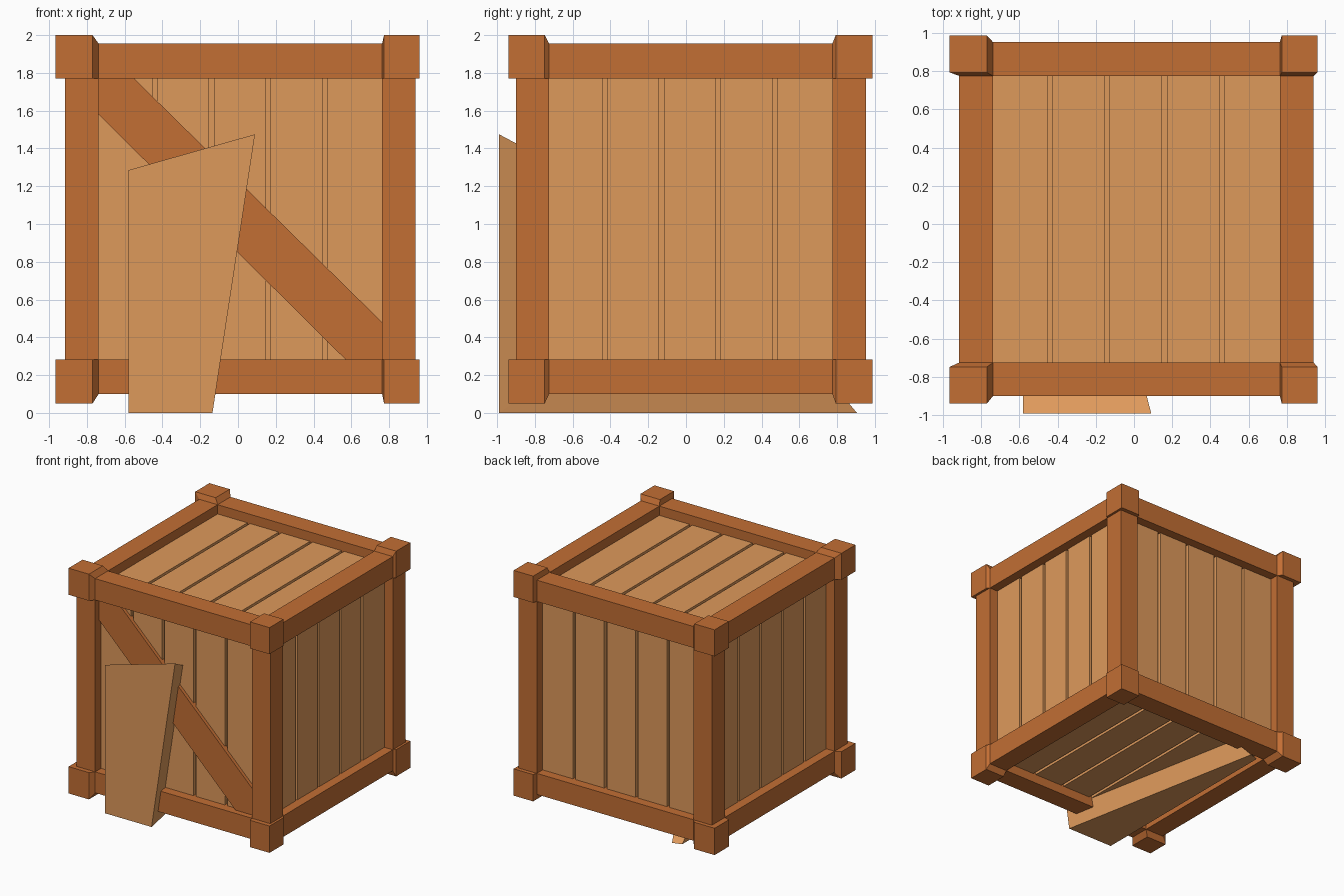
import bpy, bmesh
from itertools import product

if "Cube" in bpy.data.objects:
    bpy.data.objects.remove(bpy.data.objects["Cube"])


def material(name, color):
    m = bpy.data.materials.new(name)
    m.diffuse_color = (*color, 1)
    m.use_nodes = True
    m.node_tree.nodes["Principled BSDF"].inputs["Base Color"].default_value = m.diffuse_color
    return m


FRAME = material("dark_wood", (0.54, 0.156, 0.034))
PLANK = material("light_wood", (0.73, 0.32, 0.105))


def finish(bm, name, mat):
    bmesh.ops.recalc_face_normals(bm, faces=bm.faces)
    me = bpy.data.meshes.new(name)
    bm.to_mesh(me)
    bm.free()
    me.materials.append(mat)
    ob = bpy.data.objects.new(name, me)
    bpy.context.collection.objects.link(ob)
    return ob


def hull(name, points, mat):
    bm = bmesh.new()
    for p in points:
        bm.verts.new(p)
    res = bmesh.ops.convex_hull(bm, input=bm.verts)
    junk = {g for g in res["geom_interior"] + res["geom_unused"] if isinstance(g, bmesh.types.BMVert)}
    bmesh.ops.delete(bm, geom=list(junk), context='VERTS')
    bmesh.ops.dissolve_limit(bm, angle_limit=0.005, verts=bm.verts, edges=bm.edges)
    return finish(bm, name, mat)


def box(name, xr, yr, zr, mat):
    return hull(name, list(product(xr, yr, zr)), mat)


# Frame sides per axis: (cap outer, cap inner, beam outer, beam inner)
X = [(-0.965, -0.77, -0.915, -0.738), (0.96, 0.773, 0.94, 0.763)]
Y = [(-0.94, -0.748, -0.90, -0.725), (0.987, 0.793, 0.952, 0.775)]
Z = [(0.05, 0.282, 0.10, 0.282), (2.0, 1.77, 1.955, 1.77)]
x_in, y_in, z_in = [tuple(s[3] for s in a) for a in (X, Y, Z)]

# Beams and posts along each axis
for a, b in product((0, 1), repeat=2):
    box("beam_x", x_in, Y[a][2:], Z[b][2:], FRAME)
    box("beam_y", X[a][2:], y_in, Z[b][2:], FRAME)
    box("corner_post", X[a][2:], Y[b][2:], z_in, FRAME)

# Corner caps: blocks tapering down onto the beams
for x, y, z in product(X, Y, Z):
    pts = list(product(x[:2], y[:2], z[:2]))
    pts += product(x[3:], y[2:], z[2:])
    pts += product(x[2:], y[3:], z[2:])
    hull("corner_cap", pts, FRAME)

# Inner core seen at the bottom of the plank grooves
REC, T = 0.08, 0.03
px = (X[0][2] + REC, X[1][2] - REC)
py = (Y[0][2] + REC, Y[1][2] - REC)
pz = (Z[0][2] + REC, Z[1][2] - REC)
core = [(r[0] + T, r[1] - T) for r in (px, py, pz)]
box("core", *core, PLANK)


# Planks: five on each side with narrow gaps
def strips(first, grooves, last, half=0.0125):
    e = [first] + [g + s * half for g in grooves for s in (-1, 1)] + [last]
    return list(zip(e[::2], e[1::2]))


for xs in strips(x_in[0], [-0.44, -0.14, 0.16, 0.46], x_in[1]):
    for s, d in ((0, 1), (1, -1)):
        box("wall_plank", xs, (py[s], py[s] + d * T * 1.2), z_in, PLANK)
        box("lid_plank" if s else "floor_plank", xs, y_in, (pz[s], pz[s] + d * T * 1.2), PLANK)
for ys in strips(y_in[0], [-0.43, -0.13, 0.17, 0.47], y_in[1]):
    for s, d in ((0, 1), (1, -1)):
        box("side_plank", (px[s], px[s] + d * T * 1.2), ys, z_in, PLANK)

# Diagonal brace across the front
brace = [(x_in[0], z_in[1]), (-0.55, z_in[1]), (x_in[1], 0.48),
         (x_in[1], z_in[0]), (0.57, z_in[0]), (x_in[0], 1.58)]
hull("front_brace", [(x, y, z) for x, z in brace for y in (-0.85, -0.80)], FRAME)

# Loose wedge-shaped board at the front, running under the crate
hull("loose_board", [(-0.58, -0.99, 0), (-0.135, -0.99, 0), (0.09, -0.99, 1.475), (-0.58, -0.99, 1.285),
                     (-0.58, 0.88, 0), (-0.50, 0.905, 0), (-0.22, 0.2, 0.84), (-0.58, 0.2, 0.72)], PLANK)
